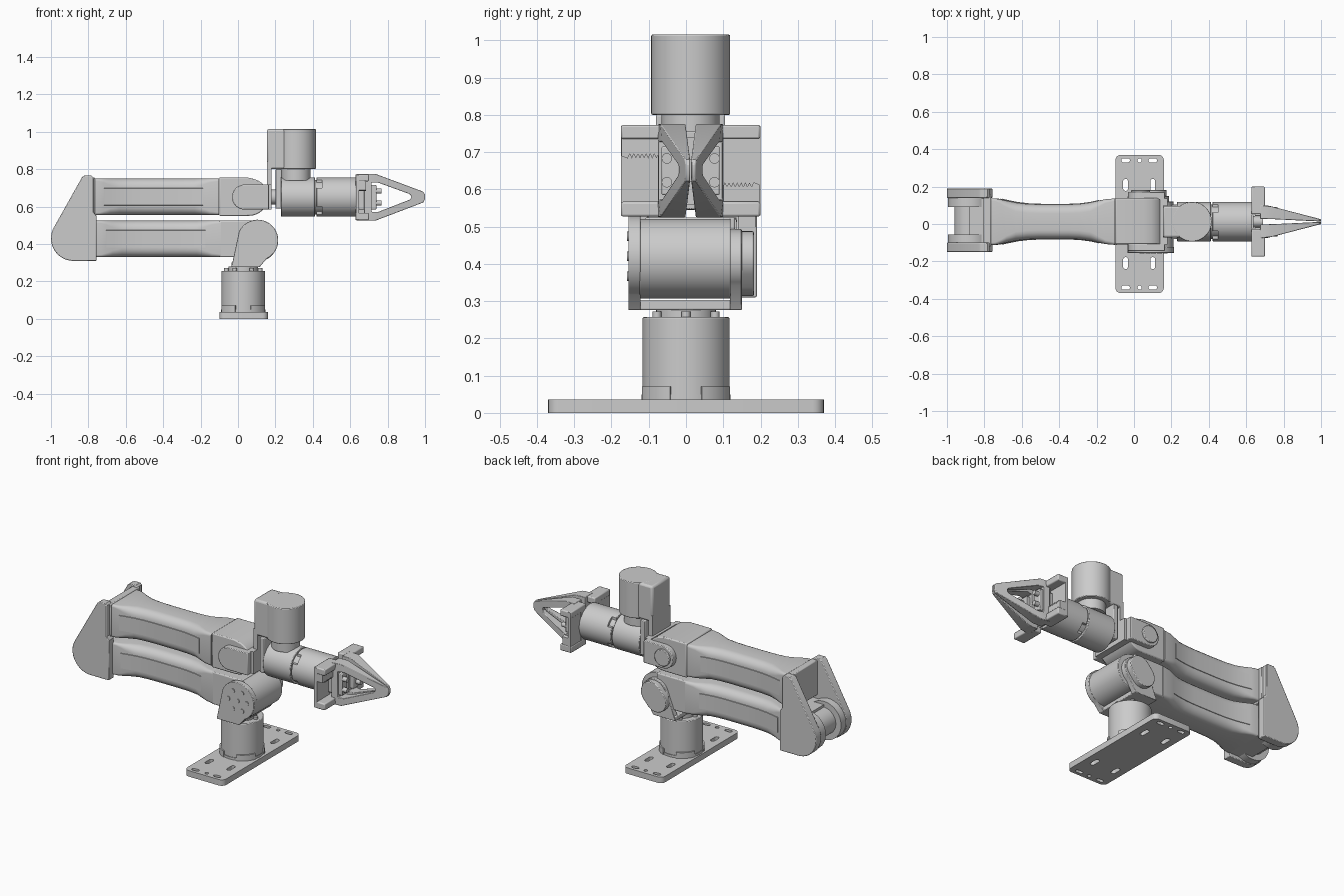
import bpy, bmesh
from math import cos, sin, pi, radians, atan2

if "Cube" in bpy.data.objects:
    bpy.data.objects.remove(bpy.data.objects["Cube"])

CY = 0.0125  # centre line of the arm in y
PLACE = {'x': lambda a, b, t: (t, a, b), 'y': lambda a, b, t: (a, t, b), 'z': lambda a, b, t: (a, b, t)}


def finish(name, bm, bevel=0, segs=2):
    bmesh.ops.recalc_face_normals(bm, faces=bm.faces)
    me = bpy.data.meshes.new(name)
    bm.to_mesh(me)
    bm.free()
    ob = bpy.data.objects.new(name, me)
    bpy.context.collection.objects.link(ob)
    if bevel:
        m = ob.modifiers.new("bevel", 'BEVEL')
        m.width, m.segments, m.limit_method, m.angle_limit = bevel, segs, 'ANGLE', radians(50)
    return ob


def loft(name, rings, bevel=0):
    bm = bmesh.new()
    vs = [[bm.verts.new(p) for p in r] for r in rings]
    n = len(vs[0])
    for a, b in zip(vs, vs[1:]):
        for i in range(n):
            bm.faces.new((a[i], a[(i + 1) % n], b[(i + 1) % n], b[i]))
    bm.faces.new(vs[0])
    bm.faces.new(vs[-1])
    return finish(name, bm, bevel)


def prism(name, pts, t0, t1, axis='y', bevel=0):
    f = PLACE[axis]
    return loft(name, [[f(a, b, t) for a, b in pts] for t in (t0, t1)], bevel)


def box(name, x0, x1, y0, y1, z0, z1, bevel=0):
    return prism(name, [(x0, y0), (x1, y0), (x1, y1), (x0, y1)], z0, z1, 'z', bevel)


def arc(a, b, r, d0, d1, n=16):
    return [(a + r * cos(radians(d0 + (d1 - d0) * i / n)), b + r * sin(radians(d0 + (d1 - d0) * i / n)))
            for i in range(n + 1)]


def cyl(name, a, b, r, t0, t1, axis, bevel=0, n=48):
    return prism(name, arc(a, b, r, 0, 360, n)[:-1], t0, t1, axis, bevel)


def capsule(a0, b0, a1, b1, r, n=12):
    d = atan2(b1 - b0, a1 - a0) * 180 / pi
    return arc(a1, b1, r, d - 90, d + 90, n) + arc(a0, b0, r, d + 90, d + 270, n)


def round_rect(a0, a1, b0, b1, r, n=5):
    return (arc(a1 - r, b1 - r, r, 0, 90, n) + arc(a0 + r, b1 - r, r, 90, 180, n)
            + arc(a0 + r, b0 + r, r, 180, 270, n) + arc(a1 - r, b0 + r, r, 270, 360, n))


def cut(ob, cutter):
    m = ob.modifiers.new("cut", 'BOOLEAN')
    m.object, m.operation, m.solver = cutter, 'DIFFERENCE', 'EXACT'
    cutter.hide_render = True
    cutter.hide_viewport = True
    cutter.display_type = 'WIRE'


# Base plate with mounting slots
plate = prism("base_plate", round_rect(-0.1, 0.16, -0.37, 0.37, 0.03), 0, 0.036, 'z')
for s in (-1, 1):
    for i, x in enumerate((-0.045, 0.1)):
        cut(plate, prism("slot_cutter", capsule(x, s * 0.19, x, s * 0.228, 0.013), -0.1, 0.1, 'z'))
        cut(plate, prism("slot_cutter", capsule(x - 0.012, s * 0.34, x + 0.012, s * 0.34, 0.011), -0.1, 0.1, 'z'))
    cut(plate, cyl("hole_cutter", 0.03, s * 0.34, 0.011, -0.1, 0.1, 'z', 0, 16))

# Base motor, clamps and turntable
cyl("base_ring", 0.028, 0, 0.12, 0.03, 0.05, 'z')
for sx in (-1, 1):
    for sy in (-1, 1):
        pts = arc(0.028, 0, 0.125, 20, 70, 8) + arc(0.028, 0, 0.105, 70, 20, 8)
        prism("base_clamp", [(0.028 + sx * (a - 0.028), sy * b) for a, b in pts], 0.03, 0.071, 'z')
cyl("base_motor", 0.028, 0, 0.117, 0.045, 0.257, 'z', 0.004)
cyl("turntable", 0.028, 0, 0.08, 0.25, 0.28, 'z')
for k in range(6):
    a = k * pi / 3
    cyl("turntable_bolt", 0.028 + 0.09 * cos(a), 0.09 * sin(a), 0.012, 0.25, 0.272, 'z', 0, 12)

# Shoulder yoke and drum
SX, SZ = 0.105, 0.42
box("yoke_base", -0.035, 0.115, -0.15, 0.145, 0.276, 0.303, 0.004)
yoke = [(-0.035, 0.276), (0.115, 0.276), (0.15, 0.318)] + arc(SX, SZ, 0.11, -62, 155, 24)
prism("yoke_front_plate", yoke, -0.155, -0.122, 'y', 0.003)
yoke2 = [(-0.035, 0.276), (0.115, 0.276)] + arc(SX, SZ - 0.01, 0.083, -55, 150, 20)
prism("yoke_back_plate", yoke2, 0.118, 0.15, 'y', 0.003)
prism("yoke_back_cap", capsule(0.075, 0.383, SX, 0.418, 0.07), 0.145, 0.182, 'y', 0.004)
for k in range(7):
    a, r = k * pi / 3, (0.062 if k < 6 else 0)
    cyl("yoke_bolt", SX + r * cos(a), SZ + r * sin(a), 0.013, -0.159, -0.15, 'y', 0, 14)
cyl("shoulder_drum", SX, SZ - 0.006, 0.107, -0.125, 0.12, 'y', 0.003)
box("shoulder_block", -0.1, SX, -0.11, 0.132, 0.33, 0.525, 0.006)

# Waisted arm links
WIDTHS = [(0, .125), (.03, .124), (.055, .12), (.09, .112), (.14, .102), (.2, .095), (.27, .0925), (.42, .0925),
          (.48, .095), (.54, .103), (.585, .113), (.62, .12), (.67, .124)]
for name, x0, zc in (("lower_link", -0.76, 0.4275), ("upper_link", -0.772, 0.6525)):
    rings = []
    for dx, w in WIDTHS:
        r = 0.012 + 0.036 * min(1, max(0, (0.125 - w) / 0.02))
        rings.append([(x0 + dx, a, b) for a, b in round_rect(CY - w, CY + w, zc - 0.0975, zc + 0.0975, r)])
    loft(name, rings)
    # raised side panel on both faces
    for s in (-1, 1):
        pan = []
        for dx, w in WIDTHS[2:-2]:
            y = CY + s * w
            pan.append([(x0 + dx, y + s * d, zc + h) for d, h in
                        ((-0.01, -0.05), (0.003, -0.045), (0.003, 0.045), (-0.01, 0.05))])
        loft(name + "_side_panel", pan)

# Elbow at the far end
EX, EZ = -0.88, 0.43
cheek = [(-0.757, 0.31), (-0.757, 0.55), (-0.772, 0.57), (-0.772, 0.755), (-0.782, 0.765), (-0.822, 0.765),
         (-0.834, 0.757)] + arc(EX, EZ, 0.12, 152, 270, 20)
prism("elbow_cheek_back", cheek, 0.14, 0.19, 'y', 0.004)
prism("elbow_cheek_front", cheek, -0.15, -0.1, 'y', 0.004)
cyl("elbow_hub_back", EX, EZ, 0.115, 0.09, 0.145, 'y')
cyl("elbow_hub_front", EX, EZ, 0.115, -0.105, -0.055, 'y')
cyl("elbow_drum", EX, EZ, 0.08, -0.06, 0.095, 'y')
box("elbow_drum_block", EX, -0.757, -0.11, 0.135, 0.33, 0.525)
box("elbow_web", -0.805, -0.765, -0.12, 0.16, 0.545, 0.755, 0.005)

# Wrist pitch block and its bracket
WZ = 0.651
head = [(-0.1, 0.55), (0.05, 0.55)] + arc(0.06, WZ, 0.1, -80, 80, 16) + [(0.05, 0.756), (-0.1, 0.756)]
prism("wrist_block", head, -0.108, 0.138, 'y', 0.006)
arm = [(0.165, WZ - 0.067), (0.165, WZ + 0.067)] + arc(0.035, WZ, 0.067, 90, 270, 18)
prism("wrist_bracket_front", arm, -0.145, -0.105, 'y', 0.004)
prism("wrist_bracket_back", arm, 0.13, 0.17, 'y', 0.004)
cyl("wrist_pivot_cap", 0.035, WZ, 0.05, 0.165, 0.182, 'y', 0.004)
box("wrist_bracket_web", 0.14, 0.18, -0.11, 0.135, WZ - 0.067, WZ + 0.067)

# Upright motor over the wrist
box("motor_mount_plate", 0.155, 0.18, -0.073, 0.098, 0.585, 0.84)
box("motor_gear_cover", 0.155, 0.31, CY - 0.085, CY + 0.085, 0.8, 1.015, 0.012)
cyl("upright_motor", 0.31, CY, 0.106, 0.8, 1.0155, 'z', 0.004)
cyl("motor_neck", 0.31, CY, 0.078, 0.74, 0.805, 'z')
box("wrist_face_plate", 0.2, 0.232, -0.08, 0.105, 0.59, 0.8, 0.004)
cyl("wrist_shaft", CY, WZ, 0.04, 0.17, 0.21, 'x')

# Wrist roll barrels
cyl("wrist_barrel_rear", CY, WZ, 0.105, 0.23, 0.412, 'x', 0.003)
cyl("wrist_barrel_neck", CY, WZ, 0.092, 0.4, 0.45, 'x')
front = cyl("wrist_barrel_front", CY, WZ, 0.105, 0.42, 0.632, 'x', 0.003)
for k in range(4):
    a = k * pi / 2 + pi / 4
    y, z = CY + 0.105 * cos(a), WZ + 0.105 * sin(a)
    cut(front, box("window_cutter", 0.41, 0.45, y - 0.025, y + 0.025, z - 0.025, z + 0.025))

# Gripper carriages with toothed racks, mirrored about the centre
for side, s in (("left", -1), ("right", 1)):
    def ys(a, b):
        return sorted((CY + s * a, CY + s * b))
    box(side + "_carriage_plate", 0.63, 0.648, *ys(0.06, 0.187), 0.53, 0.77)
    for n, z0, z1 in (("top", 0.735, 0.773), ("bottom", 0.527, 0.567)):
        box(f"{side}_{n}_rail", 0.627, 0.7, *ys(0.04, 0.187), z0, z1, 0.006)
    # rack hangs down on the left and stands up on the right
    teeth = [(CY + s * 0.185, WZ - s * 0.1), (CY + s * 0.07, WZ - s * 0.1)]
    teeth += [(CY + s * (0.07 + 0.0055 * i), WZ - s * (0.044 if i % 2 else 0.032)) for i in range(19)]
    teeth += [(CY + s * 0.185, WZ - s * 0.038)]
    prism(side + "_rack", teeth, 0.645, 0.685, 'x')
    box(side + "_finger_mount", 0.645, 0.74, *ys(0.03, 0.078), 0.585, 0.715, 0.004)
    for z in (WZ - 0.032, WZ + 0.032):
        cyl(side + "_finger_bolt", CY + s * 0.064, z, 0.014, 0.73, 0.768, 'x', 0, 16)
box("gripper_back_plate", 0.628, 0.64, CY - 0.09, CY + 0.09, 0.56, 0.74)
cyl("pinion", CY, WZ, 0.03, 0.63, 0.69, 'x', 0, 20)

# Tapered triangular fingers with an open centre
OUT = [(.675, .775), (.735, .775), (.99, .68), (1.0, .665), (1.0, .64), (.99, .622), (.735, .525), (.675, .525)]
INN = [(.715, .728), (.75, .728), (.915, .668), (.925, .66), (.925, .646), (.915, .636), (.75, .572), (.715, .572)]
for side, s in (("left", -1), ("right", 1)):
    bm = bmesh.new()
    grid = []
    for pts, t in ((OUT, 0), (OUT, 1), (INN, 1), (INN, 0)):
        ring = []
        for x, z in pts:
            k = min(1, max(0, (1.0 - x) / 0.29))
            y = 0.001 + 0.014 * k if t == 0 else 0.013 + 0.075 * k
            ring.append(bm.verts.new((x, CY + s * y, z)))
        grid.append(ring)
    for j in range(4):
        a, b = grid[j], grid[(j + 1) % 4]
        for i in range(8):
            bm.faces.new((a[i], a[(i + 1) % 8], b[(i + 1) % 8], b[i]))
    finish(side + "_finger", bm, 0.003)

# Smooth round faces, keep edges crisp
for ob in bpy.context.collection.objects:
    if not ob.hide_render:
        ob.select_set(True)
        bpy.context.view_layer.objects.active = ob
bpy.ops.object.shade_smooth_by_angle(angle=radians(32))
